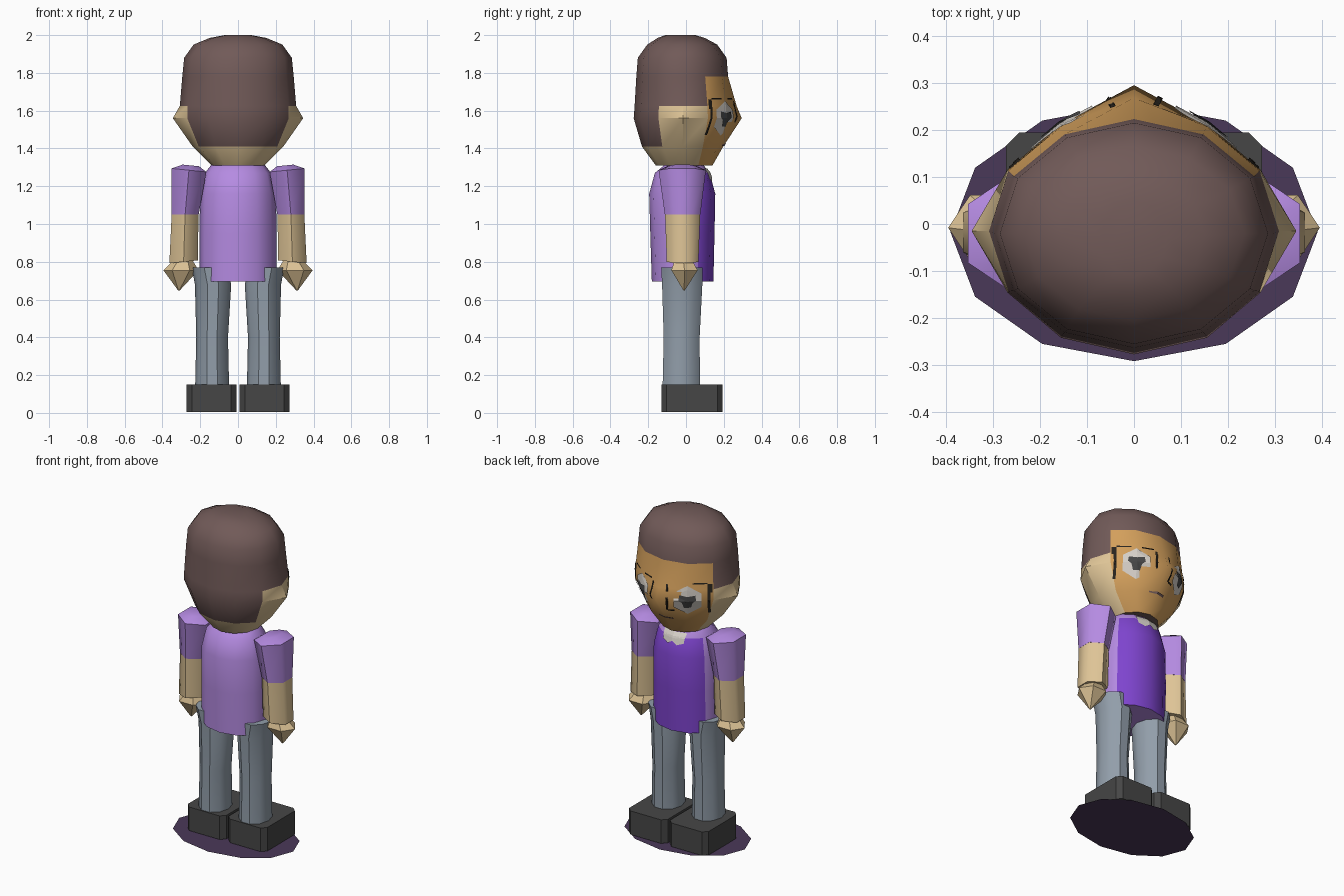
import bpy, bmesh, math
from mathutils import Vector
from mathutils.bvhtree import BVHTree

if "Cube" in bpy.data.objects:
    bpy.data.objects.remove(bpy.data.objects["Cube"])


def material(name, r, g, b):
    m = bpy.data.materials.new(name)
    m.diffuse_color = [(c / 255 / 12.92 if c < 10 else ((c / 255 + .055) / 1.055) ** 2.4)
                       for c in (r, g, b)] + [1]
    m.use_nodes = True
    m.node_tree.nodes["Principled BSDF"].inputs["Base Color"].default_value = m.diffuse_color
    return m


HAIR = material("hair_brown", 113, 90, 88)
SKIN = material("skin_tan", 222, 196, 150)
FACE = material("face_orange", 212, 160, 92)
LILAC = material("shirt_lilac", 181, 139, 226)
VIOLET = material("shirt_violet", 126, 68, 206)
JEANS = material("jeans_grey_blue", 146, 158, 170)
SHOE = material("shoe_charcoal", 70, 70, 70)
BASE = material("base_plum", 74, 56, 88)
WHITE = material("eye_white", 214, 208, 200)
DARK = material("frame_black", 40, 36, 30)


def finish(name, bm, mats, smooth=None):
    bmesh.ops.recalc_face_normals(bm, faces=bm.faces)
    me = bpy.data.meshes.new(name)
    bm.to_mesh(me)
    bm.free()
    for m in mats:
        me.materials.append(m)
    ob = bpy.data.objects.new(name, me)
    bpy.context.collection.objects.link(ob)
    if smooth:
        bpy.ops.object.select_all(action='DESELECT')
        ob.select_set(True)
        bpy.context.view_layer.objects.active = ob
        bpy.ops.object.shade_smooth_by_angle(angle=math.radians(smooth))
    return ob


def loft(name, rings, n, mats, turn=0, rule=None, tweak=None, smooth=40):
    """Stack of n-sided ellipses (z, cx, cy, rx, ry, slope in x), capped."""
    bm = bmesh.new()
    rows = []
    for i, (z, cx, cy, rx, ry, slope) in enumerate(rings):
        row = []
        for k in range(n):
            a = turn + math.tau * k / n
            dx = rx * math.cos(a)
            p = Vector((cx + dx, cy + ry * math.sin(a), z + slope * dx))
            row.append(bm.verts.new(tweak(p, i, k) if tweak else p))
        rows.append(row)
    for i in range(len(rows) - 1):
        for k in range(n):
            f = bm.faces.new((rows[i][k], rows[i][(k + 1) % n],
                              rows[i + 1][(k + 1) % n], rows[i + 1][k]))
            f.material_index = rule(i, k) if rule else 0
    bm.faces.new(rows[0])
    top = bm.faces.new(rows[-1])
    top.material_index = rule(len(rows) - 2, 0) if rule else 0
    return finish(name, bm, mats, smooth)


# Base disc
bm = bmesh.new()
bm.faces.new([bm.verts.new((.39 * math.cos(math.tau * k / 12),
                            -.0175 + .274 * math.sin(math.tau * k / 12), 0)) for k in range(12)])
finish("base_disc", bm, [BASE])

# Head: columns of faces decide between hair, side skin and face
HEAD = [(1.31, 0, -.01, .14, .15, 0), (1.41, 0, -.018, .24, .215, 0),
        (1.56, 0, -.015, .31, .262, 0), (1.625, 0, -.015, .308, .257, 0),
        (1.78, 0, -.02, .295, .243, 0), (1.88, 0, -.02, .285, .235, 0),
        (1.95, 0, -.02, .235, .185, 0), (1.985, 0, -.025, .15, .125, 0),
        (2.0, 0, -.03, .07, .08, 0)]


def head_shape(p, i, k):
    if k in (0, 6) and i == 2:
        p.x *= .345 / .31          # ear points
    if k == 3 and i in (2, 3):
        p.y = (.295, .268)[i - 2]  # nose ridge
    return p


def head_colour(i, k):
    if 7 <= k <= 10:
        return 0 if i >= 1 else 1
    if 1 <= k <= 4:
        return 0 if i >= 4 else 2
    return 0 if i >= 3 else 1


head = loft("head", HEAD, 12, [HAIR, SKIN, FACE], rule=head_colour, tweak=head_shape)

# Torso: violet front panel, lilac elsewhere
TORSO = [(.695, 0, -.018, .205, .163, 0), (.95, 0, -.019, .205, .17, 0),
         (1.16, 0, -.02, .2, .175, 0), (1.27, 0, -.02, .175, .145, 0),
         (1.315, 0, -.01, .14, .1, 0)]
torso = loft("shirt", TORSO, 12, [LILAC, VIOLET],
             rule=lambda i, k: int(1 <= k <= 4 and i < 3))

# Limbs on both sides
for s, side in ((1, "right"), (-1, "left")):
    loft(side + "_leg", [(.13, .137 * s, -.025, .09, .104, 0), (.4, .137 * s, -.023, .084, .1, 0),
                         (.68, .132 * s, -.02, .096, .112, 0), (.77, .15 * s, -.022, .095, .115, 0)],
         10, [JEANS])
    h = math.pi / 6
    loft(side + "_sleeve", [(1.05, .28 * s, -.018, .083, .094, 0),
                            (1.285, .26 * s, -.02, .107, .125, .1 * s),
                            (1.31, .25 * s, -.02, .05, .07, .1 * s)], 6, [LILAC], turn=h, smooth=62)
    loft(side + "_forearm", [(.8, .288 * s, -.018, .087, .084, -.1 * s),
                             (1.055, .28 * s, -.018, .082, .093, 0)], 6, [SKIN], turn=h, smooth=62)
    loft(side + "_hand", [(.648, .313 * s, -.01, .004, .004, 0), (.755, .302 * s, -.008, .093, .08, 0),
                          (.815, .29 * s, -.015, .045, .05, 0)], 6, [SKIN])
    # Shoe: block with chamfered upright corners
    bm = bmesh.new()
    bmesh.ops.create_cube(bm, size=1)
    for v in bm.verts:
        v.co = ((v.co.x * .264 + .14 * s), v.co.y * .325 + .032, v.co.z * .146 + .077)
    up = [e for e in bm.edges if abs(e.verts[0].co.z - e.verts[1].co.z) > .1]
    bmesh.ops.bevel(bm, geom=up, offset=.028, segments=1, affect='EDGES')
    finish(side + "_shoe", bm, [SHOE])


def tree_of(ob):
    return BVHTree.FromPolygons([v.co for v in ob.data.vertices],
                                [p.vertices for p in ob.data.polygons])


HEAD_TREE, TORSO_TREE = tree_of(head), tree_of(torso)


def decal(name, tree, centre, yaw, outline, mat, lift):
    """Thin patch whose outline (u across, v up) is laid onto a surface."""
    n = Vector((math.sin(yaw), math.cos(yaw), 0))
    u = Vector((math.cos(yaw), -math.sin(yaw), 0))
    pts = []
    for j, a in enumerate(outline):          # subdivide the outline
        b = outline[(j + 1) % len(outline)]
        pts += [Vector(a).lerp(Vector(b), t / 4) for t in range(4)]
    mid = sum(pts, Vector((0, 0))) / len(pts)
    bm = bmesh.new()

    def lay(q):
        o = Vector(centre) + u * q.x + Vector((0, 0, q.y))
        hit = tree.ray_cast(o + n, -n)[0]
        return bm.verts.new((hit or o) + n * lift)

    c = lay(mid)
    rows = [[lay(mid.lerp(p, r / 4)) for p in pts] for r in range(1, 5)]
    for k in range(len(pts)):
        m = (k + 1) % len(pts)
        bm.faces.new((c, rows[0][k], rows[0][m]))
        for r in range(3):
            bm.faces.new((rows[r][k], rows[r + 1][k], rows[r + 1][m], rows[r][m]))
    ob = finish(name, bm, [mat])
    if sum((p.normal for p in ob.data.polygons), Vector()).dot(n) < 0:
        ob.data.flip_normals()


def box(u0, u1, v0, v1):
    return [(u0, v0), (u1, v0), (u1, v1), (u0, v1)]


# Eyes and spectacles
for s, side in ((1, "right"), (-1, "left")):
    c, yaw = (.15 * s, .2, 1.56), .52 * s
    hexagon = [(.09 * math.cos(math.tau * (k + .5) / 6), .092 * math.sin(math.tau * (k + .5) / 6))
               for k in range(6)]
    decal(side + "_eye", HEAD_TREE, c, yaw, hexagon, WHITE, .004)
    pupil = [(-.02, -.045), (.02, -.045), (.03, -.01), (.05, .005), (.045, .035),
             (0, .028), (-.045, .035), (-.05, .005), (-.03, -.01)]
    decal(side + "_pupil", HEAD_TREE, c, yaw, pupil, SHOE, .008)
    bars = {"outer": box(.112, .128, -.09, .1), "outer_hinge": box(.128, .14, .05, .1),
            "inner": box(-.122, -.11, -.07, .09), "top_a": box(.03, .112, .1, .108),
            "top_b": box(-.1, -.03, .098, .106), "foot": box(-.11, -.075, -.075, -.065)}
    for part, shape in bars.items():
        decal(f"{side}_frame_{part}", HEAD_TREE, c, yaw,
              [(x * s, y) for x, y in shape], DARK, .005)

# Mouth and collar
decal("mouth", HEAD_TREE, (0, .2, 1.42), 0, box(-.05, .05, -.006, .006), HAIR, .004)
decal("collar", TORSO_TREE, (0, .1, 1.26), 0,
      [(-.075, .035), (-.07, -.02), (-.03, -.035), (0, -.015), (.03, -.035), (.07, -.02), (.075, .035)],
      WHITE, .006)
